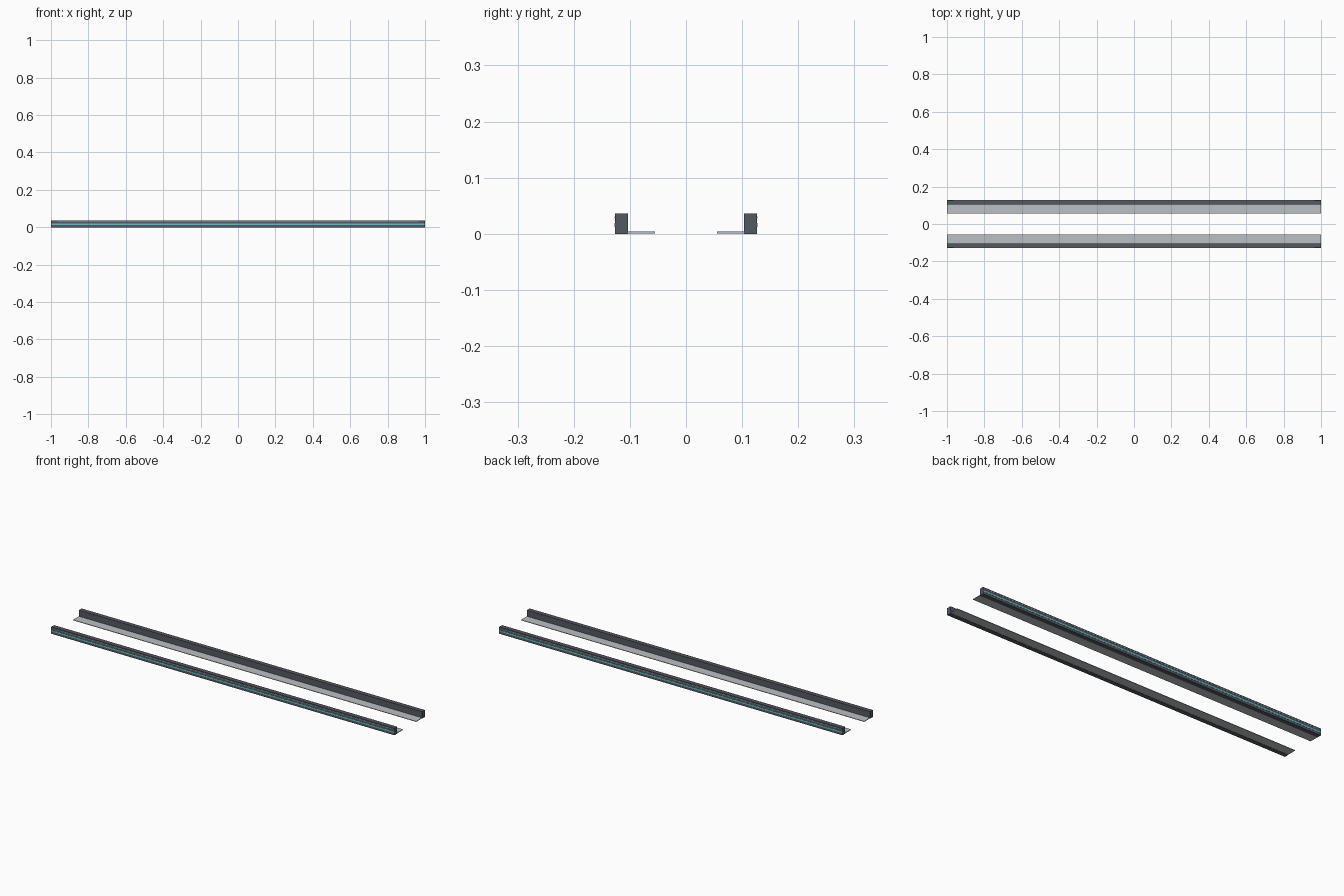
import bpy

if "Cube" in bpy.data.objects:
    bpy.data.objects.remove(bpy.data.objects["Cube"])


def material(name, rgba):
    m = bpy.data.materials.new(name)
    m.diffuse_color = rgba
    m.use_nodes = True
    m.node_tree.nodes["Principled BSDF"].inputs["Base Color"].default_value = m.diffuse_color
    return m


dark = material("dark_metal", (0.09, 0.10, 0.12, 1))
glow = material("teal_light", (0.12, 0.55, 0.62, 1))
pale = material("pale_plate", (0.50, 0.53, 0.54, 1))
trim = material("grey_trim", (0.35, 0.37, 0.39, 1))


def box(name, x, y, z, mat):
    """Axis-aligned box from (min, max) ranges."""
    bpy.ops.mesh.primitive_cube_add(
        size=1, location=[(a + b) / 2 for a, b in (x, y, z)])
    ob = bpy.context.object
    ob.name = name
    ob.scale = [b - a for a, b in (x, y, z)]
    bpy.ops.object.transform_apply(location=True, rotation=False, scale=True)
    ob.data.materials.append(mat)
    # Repeat every part on the opposite side
    m = ob.modifiers.new("mirror", 'MIRROR')
    m.use_axis = (False, True, False)
    m.use_mirror_merge = False
    return ob


# Upright rails, origin on the model centre so the mirror works
def centred_box(*args):
    ob = box(*args)
    loc = ob.location.copy()
    for v in ob.data.vertices:
        v.co += loc
    ob.location = (0, 0, 0)
    return ob


full = (-1, 1)
centred_box("rail", full, (-0.1265, -0.1035), (0, 0.0365), dark)
# Thin inward flange
centred_box("floor_plate", full, (-0.1035, -0.055), (0.001, 0.004), pale)
# Light strip and upper trim on the outer face
centred_box("light_strip", full, (-0.1275, -0.1265), (0.012, 0.019), glow)
centred_box("upper_trim", (-0.965, 0.965), (-0.1275, -0.1265), (0.028, 0.031), trim)
